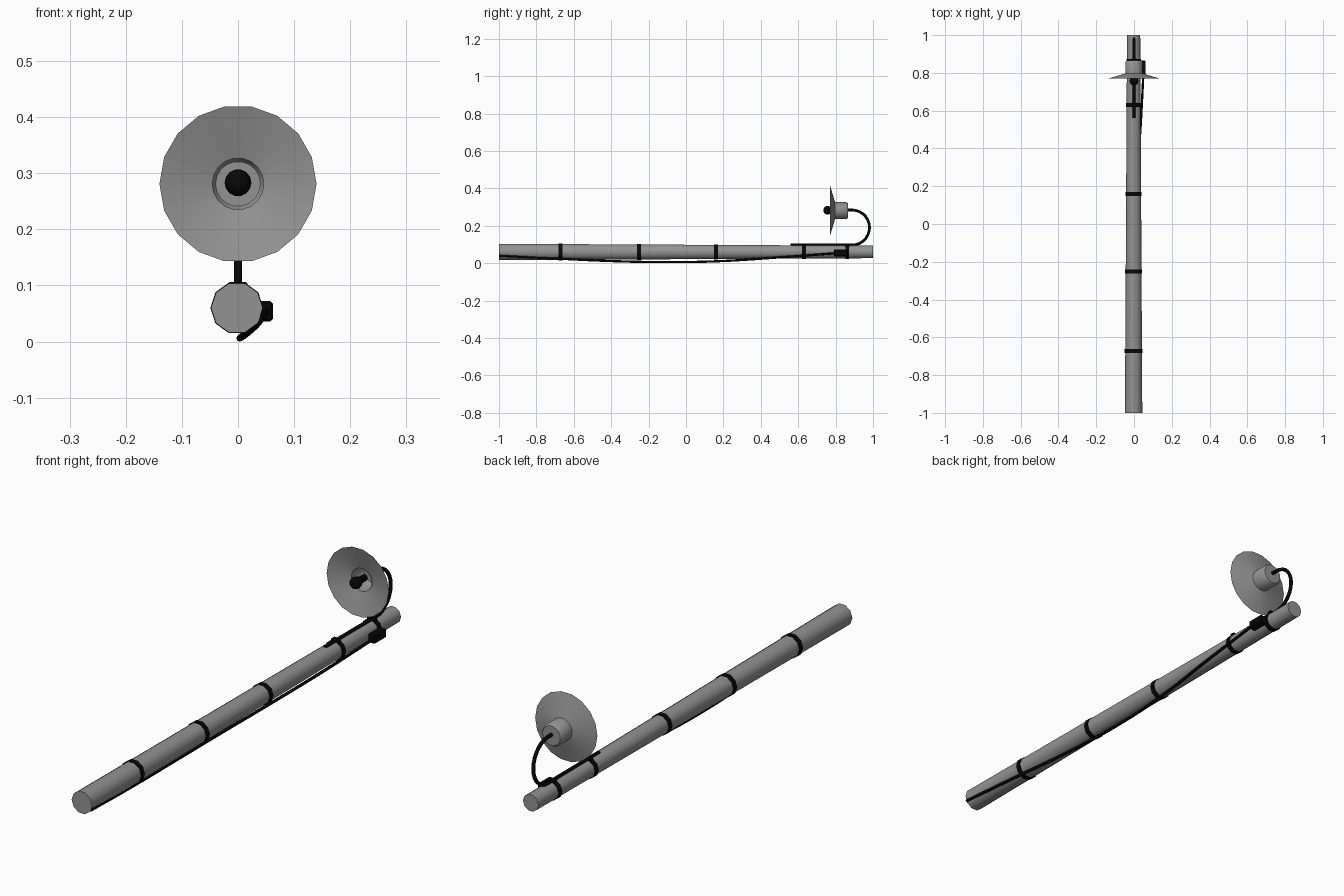
import bpy, bmesh, math
from math import sin, cos, pi, radians

if "Cube" in bpy.data.objects:
    bpy.data.objects.remove(bpy.data.objects["Cube"])

black = bpy.data.materials.new("black_rubber")
black.diffuse_color = (0.002, 0.002, 0.002, 1)
black.use_nodes = True
black.node_tree.nodes["Principled BSDF"].inputs["Base Color"].default_value = black.diffuse_color
grey = bpy.data.materials.new("dark_grey_metal")
grey.diffuse_color = (0.29, 0.29, 0.29, 1)
grey.use_nodes = True
grey.node_tree.nodes["Principled BSDF"].inputs["Base Color"].default_value = grey.diffuse_color


def finish(name, bm, mat, smooth=True):
    bmesh.ops.recalc_face_normals(bm, faces=bm.faces)
    me = bpy.data.meshes.new(name)
    bm.to_mesh(me)
    bm.free()
    ob = bpy.data.objects.new(name, me)
    bpy.context.collection.objects.link(ob)
    me.materials.append(mat)
    if smooth:
        bpy.ops.object.select_all(action='DESELECT')
        ob.select_set(True)
        bpy.context.view_layer.objects.active = ob
        bpy.ops.object.shade_smooth_by_angle(angle=radians(40))
    return ob


def lathe(name, profile, sides, cx, cz, mat, closed=False):
    """Turn (radius, y) points around an axis parallel to y."""
    bm = bmesh.new()
    rings = []
    for r, y in profile:
        if r == 0:
            rings.append([bm.verts.new((cx, y, cz))] * sides)
        else:
            rings.append([bm.verts.new((cx + r * cos(2 * pi * i / sides), y,
                                        cz + r * sin(2 * pi * i / sides)))
                          for i in range(sides)])
    pairs = list(zip(rings, rings[1:]))
    if closed:
        pairs.append((rings[-1], rings[0]))
    for a, b in pairs:
        for i in range(sides):
            j = (i + 1) % sides
            bm.faces.new(dict.fromkeys((a[i], a[j], b[j], b[i])))
    return finish(name, bm, mat)


def box(name, size, loc, bevel=0.003):
    bm = bmesh.new()
    bmesh.ops.create_cube(bm, size=1)
    bmesh.ops.scale(bm, vec=size, verts=bm.verts)
    bmesh.ops.translate(bm, vec=loc, verts=bm.verts)
    bmesh.ops.bevel(bm, geom=bm.edges[:], offset=bevel, segments=1, affect='EDGES')
    return finish(name, bm, black, smooth=False)


def tube(name, points, radius, kind='POLY', res=4):
    cu = bpy.data.curves.new(name, 'CURVE')
    cu.dimensions = '3D'
    cu.bevel_depth = radius
    cu.bevel_resolution = 2
    cu.use_fill_caps = True
    sp = cu.splines.new(kind)
    if kind == 'BEZIER':
        sp.bezier_points.add(len(points) - 1)
        for bp, p in zip(sp.bezier_points, points):
            bp.co = p
            bp.handle_left_type = bp.handle_right_type = 'AUTO'
        sp.resolution_u = res
    else:
        sp.points.add(len(points) - 1)
        for pt, p in zip(sp.points, points):
            pt.co = (*p, 1)
    cu.materials.append(black)
    ob = bpy.data.objects.new(name, cu)
    bpy.context.collection.objects.link(ob)
    return ob


CX, CZ = -0.002, 0.06


def pole_r(y):
    return 0.0405 - 0.0055 * y


# tapered ten-sided pole
lathe("pole", [(0, -1), (pole_r(-1), -1), (pole_r(1), 1), (0, 1)], 10, CX, CZ, grey)

# straps around the pole
for k, y in enumerate((-0.672, -0.252, 0.16, 0.63, 0.862)):
    r, h = pole_r(y), 0.0105
    lathe(f"strap_{k + 1}", [(r - 0.002, y - h), (r + 0.003, y - h),
                             (r + 0.003, y + h), (r - 0.002, y + h)],
          10, CX, CZ, black, closed=True)

# saddles holding the lamp arm under the last two straps
for k, y in enumerate((0.63, 0.862)):
    box(f"arm_saddle_{k + 1}", (0.034, 0.022, 0.02), (0, y, 0.096))

# bent lamp arm
arc = [(0, 0.887 + 0.094 * sin(a), 0.1905 - 0.094 * cos(a))
       for a in (pi * i / 14 for i in range(15))]
tube("lamp_arm", [(0, 0.56, 0.0965)] + arc + [(0, 0.855, 0.2845)], 0.0075)

# lamp: wide conical shade and open cup, 18 sides
LZ = 0.281
lathe("lamp_shade", [(0.14, 0.769), (0.046, 0.797)], 18, 0, LZ, grey)
lathe("lamp_socket", [(0.046, 0.793), (0.046, 0.857), (0.04, 0.865), (0, 0.865)],
      18, 0, LZ, grey)

# bulb with short neck
lathe("bulb", [(0, 0.734), (0.012, 0.737), (0.021, 0.745), (0.024, 0.757),
               (0.021, 0.769), (0.014, 0.779), (0.013, 0.815), (0, 0.815)],
      14, 0, LZ + 0.002, black)

# junction box
box("junction_box", (0.032, 0.075, 0.036), (0.046, 0.828, 0.054), 0.004)

# cable sagging beneath the pole
tube("cable", [(0.05, 0.80, 0.053), (0.034, 0.5, 0.031), (0.010, 0.16, 0.010),
               (0.003, -0.1, 0.006), (0.008, -0.36, 0.010),
               (0.026, -0.7, 0.025), (0.038, -0.999, 0.040)],
     0.006, 'BEZIER', 5)
